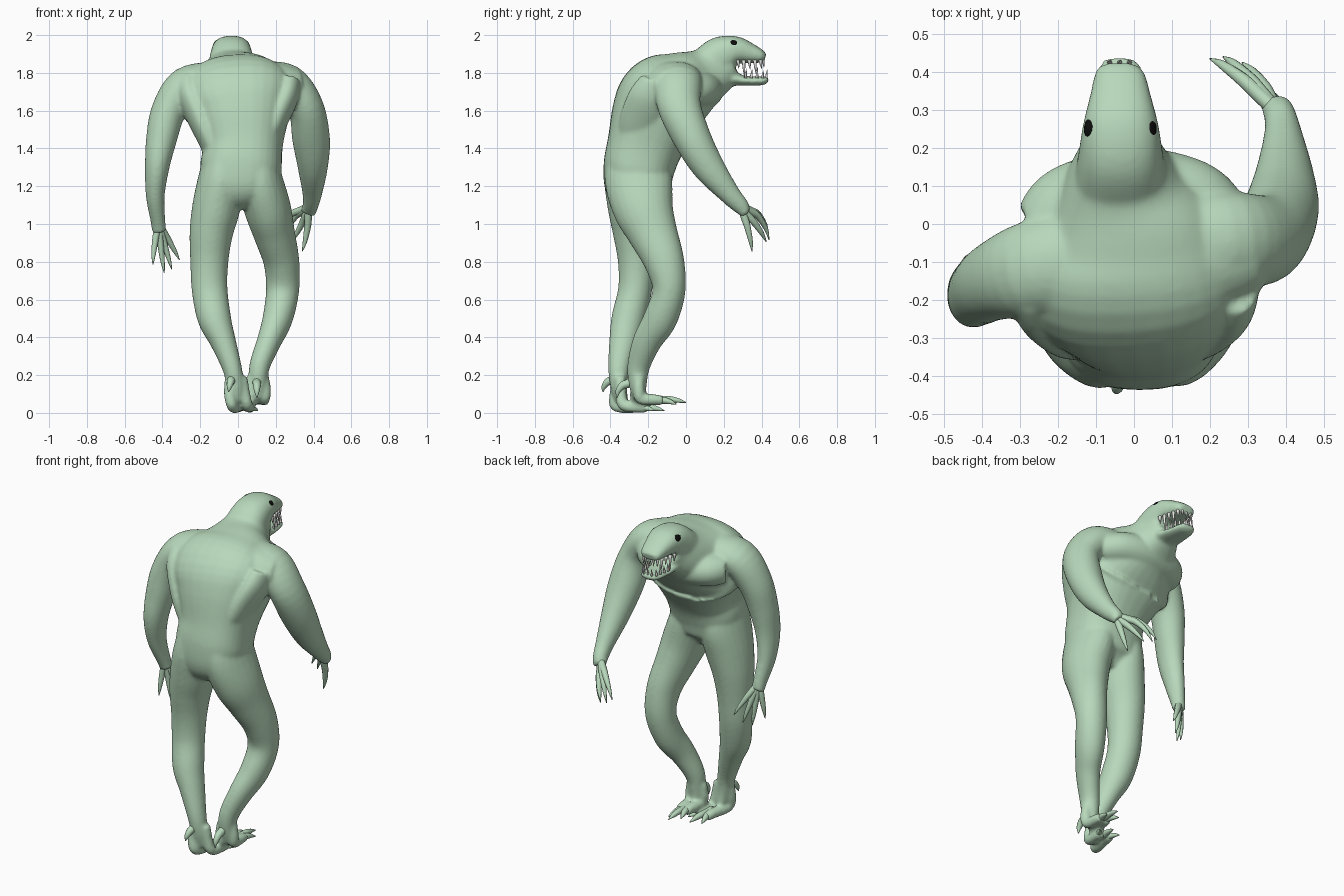
import bpy, bmesh, math
from mathutils import Vector, Matrix


def material(name, rgb):
    m = bpy.data.materials.new(name)
    m.diffuse_color = (*rgb, 1)
    return m


GREEN = material("pale green skin", (0.48, 0.69, 0.50))
WHITE = material("tooth white", (0.78, 0.78, 0.76))
BLACK = material("eye black", (0.004, 0.004, 0.004))


def spline(pts, steps):
    """Catmull-Rom through tuples of any length."""
    out = []
    for i in range(len(pts) - 1):
        a, b, c, d = (pts[max(0, min(len(pts) - 1, i + k))] for k in (-1, 0, 1, 2))
        for s in range(steps):
            t = s / steps
            out.append([0.5 * (2*q + (r - p)*t + (2*p - 5*q + 4*r - w)*t*t + (3*q - p - 3*r + w)*t**3)
                        for p, q, r, w in zip(a, b, c, d)])
    return out + [list(pts[-1])]


def tube(bm, pts, ref=(1, 0, 0), sides=24, steps=5, power=1.0):
    """Closed loft; each point is x, y, z, radius along ref, radius across."""
    pts = spline(pts, steps)
    ref, rings = Vector(ref), []
    for i, p in enumerate(pts):
        t = (Vector(pts[min(i + 1, len(pts) - 1)][:3]) - Vector(pts[max(i - 1, 0)][:3])).normalized()
        u = (ref - t * ref.dot(t)).normalized()
        v = t.cross(u)
        ring = []
        for k in range(sides):
            a = 2 * math.pi * k / sides
            c, s = math.cos(a), math.sin(a)
            c, s = math.copysign(abs(c)**power, c), math.copysign(abs(s)**power, s)
            ring.append(bm.verts.new(Vector(p[:3]) + u * c * p[3] + v * s * p[4]))
        rings.append(ring)
    faces = [bm.faces.new(rings[0][::-1]), bm.faces.new(rings[-1])]
    for a, b in zip(rings, rings[1:]):
        for k in range(sides):
            j = (k + 1) % sides
            faces.append(bm.faces.new((a[k], a[j], b[j], b[k])))
    bmesh.ops.recalc_face_normals(bm, faces=faces)


def finish(bm, name, mat):
    me = bpy.data.meshes.new(name)
    for f in bm.faces:
        f.smooth = True
    bm.to_mesh(me)
    bm.free()
    me.materials.append(mat)
    ob = bpy.data.objects.new(name, me)
    bpy.context.collection.objects.link(ob)
    return ob


def digits(name, base, spread, tips, r, lift):
    """Tapered clawed digits fanning from a base point to given tips."""
    bm = bmesh.new()
    b = Vector(base)
    for tip in tips:
        e = Vector(tip)
        s = b.lerp(e, spread) + Vector(lift) * .5
        m = b.lerp(e, .3 + spread * .7) + Vector(lift)
        q = b.lerp(e, 0.8) + Vector(lift) * 0.8
        tube(bm, [(*b, r, r), (*s, r, r), (*m, r * 0.9, r * 0.9),
                  (*q, r * 0.6, r * 0.6), (*e, 0.002, 0.002)], ref=(0.8, 0.6, 0), sides=10, steps=3)
    return finish(bm, name, GREEN)


# Body: torso, head, jaw, limbs merged into one skin
body = bmesh.new()
tube(body, [(.02, -.24, 1.09, .06, .08), (.012, -.255, 1.17, .18, .165), (.015, -.25, 1.29, .215, .188),
            (.025, -.22, 1.41, .212, .20), (.015, -.165, 1.56, .26, .235), (.0, -.11, 1.66, .305, .245),
            (-.01, -.005, 1.725, .25, .20), (-.03, .10, 1.785, .165, .15), (-.035, .185, 1.84, .11, .125),
            (-.035, .235, 1.87, .09, .09)], power=0.83, sides=32)
# Shoulder girdle, chest and upper back muscles
tube(body, [(-.33, -.135, 1.72, .10, .085), (-.2, -.11, 1.73, .14, .115), (0, -.09, 1.745, .16, .135),
            (.19, -.08, 1.74, .15, .12), (.31, -.05, 1.735, .12, .09)], ref=(0, 1, 0))
tube(body, [(-.26, -.02, 1.70, .08, .08), (-.17, .03, 1.70, .125, .10), (0, .07, 1.71, .13, .11),
            (.15, .045, 1.71, .125, .10), (.24, .0, 1.70, .09, .08)], ref=(0, 1, 0))
for s in (-1, 1):
    tube(body, [(s * .27, -.16, 1.76, .06, .08), (s * .255, -.195, 1.67, .065, .11),
                (s * .20, -.23, 1.55, .065, .12), (s * .145, -.24, 1.43, .06, .12),
                (s * .11, -.24, 1.33, .05, .10)])
# Cranium and upper snout
tube(body, [(-.035, .08, 1.81, .13, .10), (-.035, .18, 1.887, .112, .105), (-.035, .26, 1.918, .10, .078),
            (-.036, .34, 1.903, .08, .054), (-.038, .395, 1.888, .067, .036), (-.038, .42, 1.882, .05, .022)],
     power=0.85)
# Lower jaw
tube(body, [(-.035, .15, 1.78, .10, .07), (-.035, .25, 1.768, .084, .038), (-.035, .32, 1.758, .074, .026),
            (-.037, .40, 1.758, .061, .024), (-.038, .425, 1.765, .05, .018), (-.038, .437, 1.77, .035, .01)])
# Arms
Y = (0, 1, 0)
tube(body, [(.13, -.05, 1.76, .14, .10), (.265, -.045, 1.745, .13, .10), (.358, -.035, 1.62, .115, .095),
            (.387, .035, 1.45, .10, .10), (.396, .12, 1.30, .085, .08), (.393, .23, 1.16, .057, .052),
            (.383, .29, 1.095, .045, .042), (.37, .315, 1.06, .03, .042)], ref=Y)
tube(body, [(-.13, -.09, 1.77, .13, .09), (-.28, -.12, 1.735, .125, .095), (-.367, -.15, 1.60, .105, .092),
            (-.405, -.175, 1.45, .092, .082), (-.428, -.188, 1.30, .083, .065), (-.438, -.165, 1.15, .063, .05),
            (-.423, -.12, 1.01, .042, .039), (-.417, -.105, .96, .035, .04)], ref=Y)
# Legs, flowing out of the hips
tube(body, [(-.07, -.25, 1.36, .11, .165), (-.09, -.255, 1.22, .125, .178), (-.117, -.26, 1.08, .127, .155),
            (-.142, -.26, .95, .115, .128), (-.152, -.26, .80, .101, .101), (-.15, -.27, .65, .095, .09),
            (-.125, -.305, .50, .089, .09), (-.08, -.33, .38, .069, .077), (-.032, -.355, .24, .052, .058),
            (-.012, -.355, .14, .045, .045), (-.005, -.34, .06, .03, .035)])
tube(body, [(.09, -.25, 1.36, .11, .165), (.118, -.25, 1.22, .122, .178), (.157, -.225, 1.08, .124, .16),
            (.192, -.175, .95, .11, .132), (.23, -.115, .80, .095, .107), (.236, -.09, .65, .088, .088),
            (.21, -.135, .50, .08, .09), (.165, -.205, .38, .065, .077), (.115, -.25, .25, .055, .061),
            (.105, -.255, .15, .047, .048), (.105, -.245, .08, .035, .035)])
# Foot bones: two per foot, from ankle down to the ground and forward
for path in (((-.04, -.36, .19), (-.045, -.375, .10), (-.03, -.37, .035), (-.005, -.26, .03), (.0, -.20, .025)),
             ((.02, -.35, .19), (.035, -.345, .10), (.05, -.33, .04), (.06, -.25, .03), (.065, -.20, .025)),
             ((.075, -.26, .19), (.065, -.265, .12), (.075, -.26, .075), (.085, -.17, .07), (.09, -.12, .065)),
             ((.135, -.25, .19), (.145, -.25, .12), (.14, -.24, .075), (.135, -.17, .07), (.135, -.12, .065))):
    tube(body, [(*p, r, r) for p, r in zip(path, (.03, .03, .03, .03, .024))], ref=(1, 0, .0))
ob = finish(body, "body", GREEN)
rm = ob.modifiers.new("merge", "REMESH")
rm.mode = "VOXEL"
rm.voxel_size = 0.009
rm.use_smooth_shade = True
sm = ob.modifiers.new("soften", "SMOOTH")
sm.factor = 0.5
sm.iterations = 12

# Hands and feet
digits("right_inner_fingers", (.368, .305, 1.09), .25,
       [(.20, .435, .94), (.235, .44, .915)], .02, (.0, .012, .035))
digits("right_outer_fingers", (.375, .295, 1.08), .25,
       [(.285, .425, .905), (.34, .35, .855)], .02, (.01, .004, .012))
digits("left_fingers", (-.42, -.11, 1.0), .2,
       [(-.45, -.13, .785), (-.39, -.09, .74), (-.35, -.055, .76), (-.31, -.025, .81)], .019, (-.004, .004, .012))
digits("right_toes", (.11, -.2, .075), .4,
       [(.07, -.05, .055), (.12, .0, .055), (.155, -.05, .045)], .02, (0, 0, .008))
digits("left_toes", (.025, -.29, .035), .4,
       [(-.01, -.14, .012), (.055, -.115, .012), (.105, -.17, .012)], .02, (0, 0, .006))
digits("left_heel_claw", (-.03, -.37, .19), .3, [(-.05, -.44, .11)], .022, (0, -.012, .012))
digits("right_heel_claw", (.10, -.27, .175), .3, [(.10, -.365, .08)], .023, (0, -.018, .018))

# Teeth: rows around both jaws, longest near the canines
bm = bmesh.new()


def tooth(x, y, z, length, r):
    tube(bm, [(x, y, z, r, r), (x, y + .002, z + length * .5, r * .65, r * .65),
              (x, y + .005, z + length, .001, .001)], sides=8, steps=2)


for side in (-1, 1):
    for i, ln in enumerate((.045, .095, .05, .07, .045)):
        y = .275 + i * .03
        tooth(-.036 + side * (.078 - .26 * (y - .275)), y, 1.868, -ln, .010)
    for i, ln in enumerate((.05, .045, .06, .04)):
        y = .315 + i * .03
        tooth(-.037 + side * (.064 - .18 * (y - .3)), y, 1.772, ln, .008)
for i in range(3):
    tooth(-.038 + (i - 1) * .028, .408, 1.873, -.045, .008)
    tooth(-.038 + (i - 1) * .026, .425, 1.772, .045, .007)
finish(bm, "teeth", WHITE)

# Eyes
bm = bmesh.new()
for side in (-1, 1):
    place = (Matrix.Translation((-.036 + side * .081, .255, 1.953))
             @ Matrix.Rotation(side * .22, 4, "Z") @ Matrix.Rotation(-side * .45, 4, "Y")
             @ Matrix.Rotation(-.25, 4, "X") @ Matrix.Diagonal((.012, .029, .022, 1)))
    bmesh.ops.create_uvsphere(bm, u_segments=20, v_segments=12, radius=1, matrix=place)
finish(bm, "eyes", BLACK)
